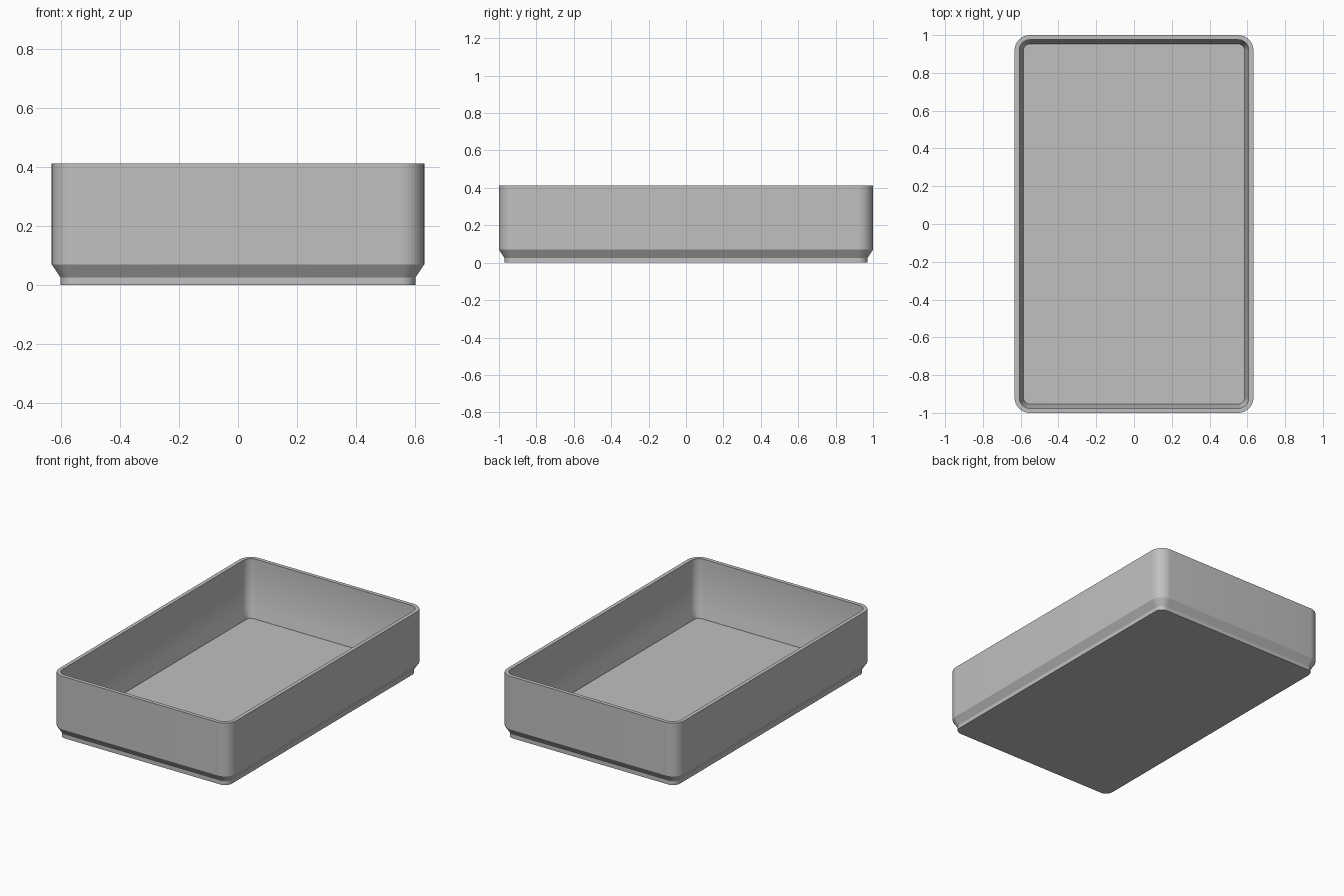
import bpy
import bmesh
from math import cos, sin, pi, radians

HALF_X, HALF_Y, CORNER = 0.632, 1.0, 0.08
HEIGHT = 0.413
CORNER_STEPS = 10

# Wall section as (inset from outer wall, height), from the underside up and over the rim to the floor
SECTION = [
    (0.030, 0.0), (0.030, 0.025), (0.0, 0.07), (0.0, HEIGHT),
    (0.0245, HEIGHT), (0.0245, 0.09), (0.047, 0.045), (0.047, 0.038),
]


def rounded_ring(bm, inset, z):
    """Rounded rectangle of vertices, counter-clockwise."""
    radius = CORNER - inset
    cx, cy = HALF_X - CORNER, HALF_Y - CORNER
    ring = []
    for quarter, (sx, sy) in enumerate([(1, 1), (-1, 1), (-1, -1), (1, -1)]):
        for step in range(CORNER_STEPS + 1):
            a = (quarter + step / CORNER_STEPS) * pi / 2
            ring.append(bm.verts.new((sx * cx + radius * cos(a), sy * cy + radius * sin(a), z)))
    return ring


cube = bpy.data.objects.get("Cube")
if cube:
    bpy.data.objects.remove(cube, do_unlink=True)

# Colour
grey = bpy.data.materials.new("plain_grey")
grey.use_nodes = True
colour = (0.53, 0.53, 0.53, 1)
grey.diffuse_color = colour
grey.node_tree.nodes["Principled BSDF"].inputs["Base Color"].default_value = colour

# Open tray: section swept round the rounded rectangle, closed by underside and floor
bm = bmesh.new()
rings = [rounded_ring(bm, inset, z) for inset, z in SECTION]
for low, high in zip(rings, rings[1:]):
    for i in range(len(low)):
        j = (i + 1) % len(low)
        bm.faces.new((low[i], low[j], high[j], high[i]))
bm.faces.new(reversed(rings[0]))
bm.faces.new(rings[-1])

mesh = bpy.data.meshes.new("tray")
bm.to_mesh(mesh)
bm.free()
mesh.materials.append(grey)
tray = bpy.data.objects.new("tray", mesh)
bpy.context.collection.objects.link(tray)

# Smooth corners, crisp rim and foot edges
bpy.ops.object.select_all(action="DESELECT")
tray.select_set(True)
bpy.context.view_layer.objects.active = tray
bpy.ops.object.shade_smooth_by_angle(angle=radians(30))
